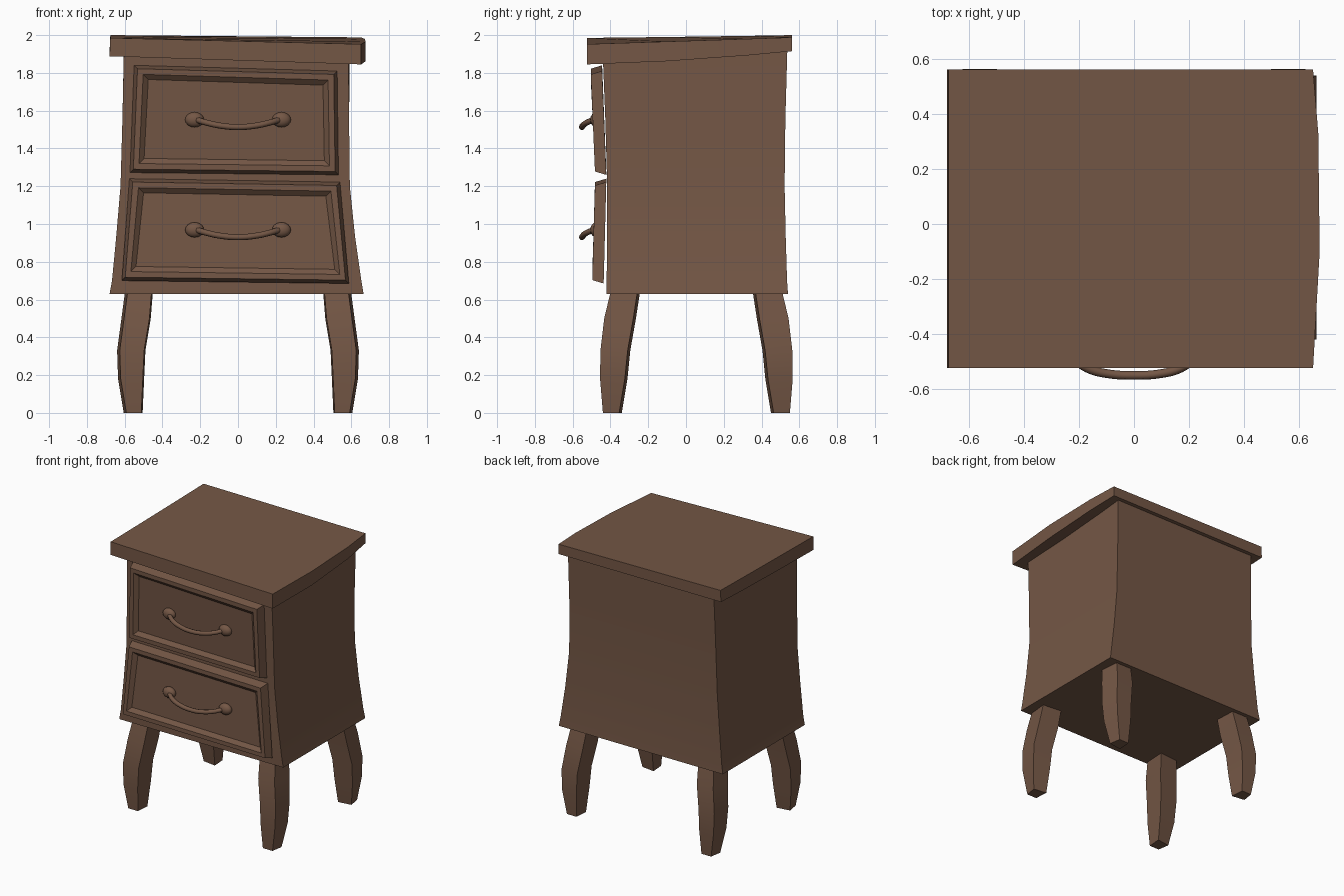
import bpy
import bmesh
import math

if "Cube" in bpy.data.objects:
    bpy.data.objects.remove(bpy.data.objects["Cube"])

wood = bpy.data.materials.new("brown wood")
wood.use_nodes = True
BROWN = (0.175, 0.095, 0.06, 1)
wood.diffuse_color = BROWN
wood.node_tree.nodes["Principled BSDF"].inputs["Base Color"].default_value = BROWN


def finish(obj, angle=30):
    obj.data.materials.clear()
    obj.data.materials.append(wood)
    bpy.ops.object.select_all(action="DESELECT")
    obj.select_set(True)
    bpy.context.view_layer.objects.active = obj
    bpy.ops.object.shade_smooth_by_angle(angle=math.radians(angle))


def loft(name, rings):
    """Skin a stack of rings and close both ends."""
    bm = bmesh.new()
    loops = [[bm.verts.new(p) for p in ring] for ring in rings]
    n = len(loops[0])
    for a, b in zip(loops, loops[1:]):
        for i in range(n):
            j = (i + 1) % n
            bm.faces.new((a[i], a[j], b[j], b[i]))
    bm.faces.new(loops[0][::-1])
    bm.faces.new(loops[-1])
    bmesh.ops.recalc_face_normals(bm, faces=bm.faces)
    mesh = bpy.data.meshes.new(name)
    bm.to_mesh(mesh)
    bm.free()
    obj = bpy.data.objects.new(name, mesh)
    bpy.context.collection.objects.link(obj)
    finish(obj)


# Flared cabinet body: z, x range, y range
body = []
for z, x0, x1, y0, y1 in [(0.63, -0.68, 0.665, -0.42, 0.54),
                          (0.70, -0.667, 0.653, -0.42, 0.535),
                          (0.93, -0.645, 0.62, -0.418, 0.528),
                          (1.20, -0.622, 0.592, -0.417, 0.522),
                          (1.55, -0.612, 0.588, -0.427, 0.526)]:
    body.append([(x0, y0, z), (x1, y0, z), (x1, y1, z), (x0, y1, z)])
body.append([(-0.604, -0.44, 1.92), (0.585, -0.44, 1.88),
             (0.592, 0.537, 1.94), (-0.604, 0.537, 1.94)])
loft("cabinet_body", body)

# Crooked lid: y, right edge, left top and bottom, right top and bottom
lid = []
for y, xr, lt, lb, rt, rb in [(-0.525, 0.652, 1.985, 1.888, 1.952, 1.845),
                              (-0.10, 0.676, 1.99, 1.895, 1.966, 1.862),
                              (0.33, 0.671, 1.996, 1.905, 1.98, 1.893),
                              (0.562, 0.652, 2.0, 1.915, 1.988, 1.915)]:
    lid.append([(-0.676, y, lt), (xr, y, rt), (xr, y, rb), (-0.68, y, lb)])
loft("lid", lid)

# Bowed legs: z, x inner and outer, y inner and outer (from the body's middle)
MID_Y = 0.055
LEG = [(0.0, 0.505, 0.605, 0.395, 0.495),
       (0.18, 0.497, 0.635, 0.365, 0.51),
       (0.33, 0.49, 0.64, 0.35, 0.508),
       (0.50, 0.462, 0.617, 0.32, 0.488),
       (0.65, 0.45, 0.597, 0.297, 0.452)]
SKEW = 0.014
for sy, end in ((-1, "front"), (1, "back")):
    for sx, side in ((-1, "right"), (1, "left")):
        rings = []
        for z, xi, xo, yi, yo in LEG:
            outline = [(xi, yi), (xo, yi + SKEW), (xo - SKEW, yo), (xi + SKEW / 2, yo)]
            rings.append([(sx * x, MID_Y + sy * y, z) for x, y in outline])
        loft(f"{end}_{side}_leg", rings)


# Drawer fronts with a sunken panel, corners clockwise from top left
CORNER = [(1, -1), (-1, -1), (-1, 1), (1, 1)]


def drawer(name, corners, y_top, y_bottom):
    rings = []
    for inset, depth in ((0, 0.06), (0.018, 0), (0.048, 0), (0.075, 0.024)):
        ring = []
        for (x, z), (sx, sz) in zip(corners, CORNER):
            y = y_top if sz < 0 else y_bottom
            ring.append((x + sx * inset, y + depth, z + sz * inset))
        rings.append(ring)
    loft(name, rings)


drawer("upper_drawer", [(-0.55, 1.84), (0.525, 1.81), (0.532, 1.26), (-0.572, 1.272)],
       -0.504, -0.482)
drawer("lower_drawer", [(-0.575, 1.24), (0.54, 1.222), (0.587, 0.685), (-0.615, 0.70)],
       -0.482, -0.496)


# Sagging pull handles with round mounts
def handle(name, z):
    path = [(-0.23, -0.48, 0), (-0.17, -0.525, -0.018), (-0.09, -0.546, -0.035),
            (0, -0.551, -0.042)]
    path += [(-x, y, dz) for x, y, dz in reversed(path[:-1])]
    curve = bpy.data.curves.new(name, "CURVE")
    curve.dimensions = "3D"
    curve.bevel_depth = 0.016
    curve.bevel_resolution = 2
    curve.resolution_u = 5
    spline = curve.splines.new("BEZIER")
    spline.bezier_points.add(len(path) - 1)
    for point, (x, y, dz) in zip(spline.bezier_points, path):
        point.co = (x, y, z + dz)
        point.handle_left_type = point.handle_right_type = "AUTO"
    obj = bpy.data.objects.new(name, curve)
    bpy.context.collection.objects.link(obj)
    bpy.ops.object.select_all(action="DESELECT")
    obj.select_set(True)
    bpy.context.view_layer.objects.active = obj
    bpy.ops.object.convert(target="MESH")
    finish(bpy.context.object, 60)
    for sx, side in ((-1, "right"), (1, "left")):
        bpy.ops.mesh.primitive_uv_sphere_add(segments=16, ring_count=8, radius=1,
                                             location=(sx * 0.23, -0.475, z - 0.003))
        mount = bpy.context.object
        mount.name = f"{name}_{side}_mount"
        mount.scale = (0.05, 0.032, 0.04)
        finish(mount, 60)


handle("upper_handle", 1.555)
handle("lower_handle", 0.972)
